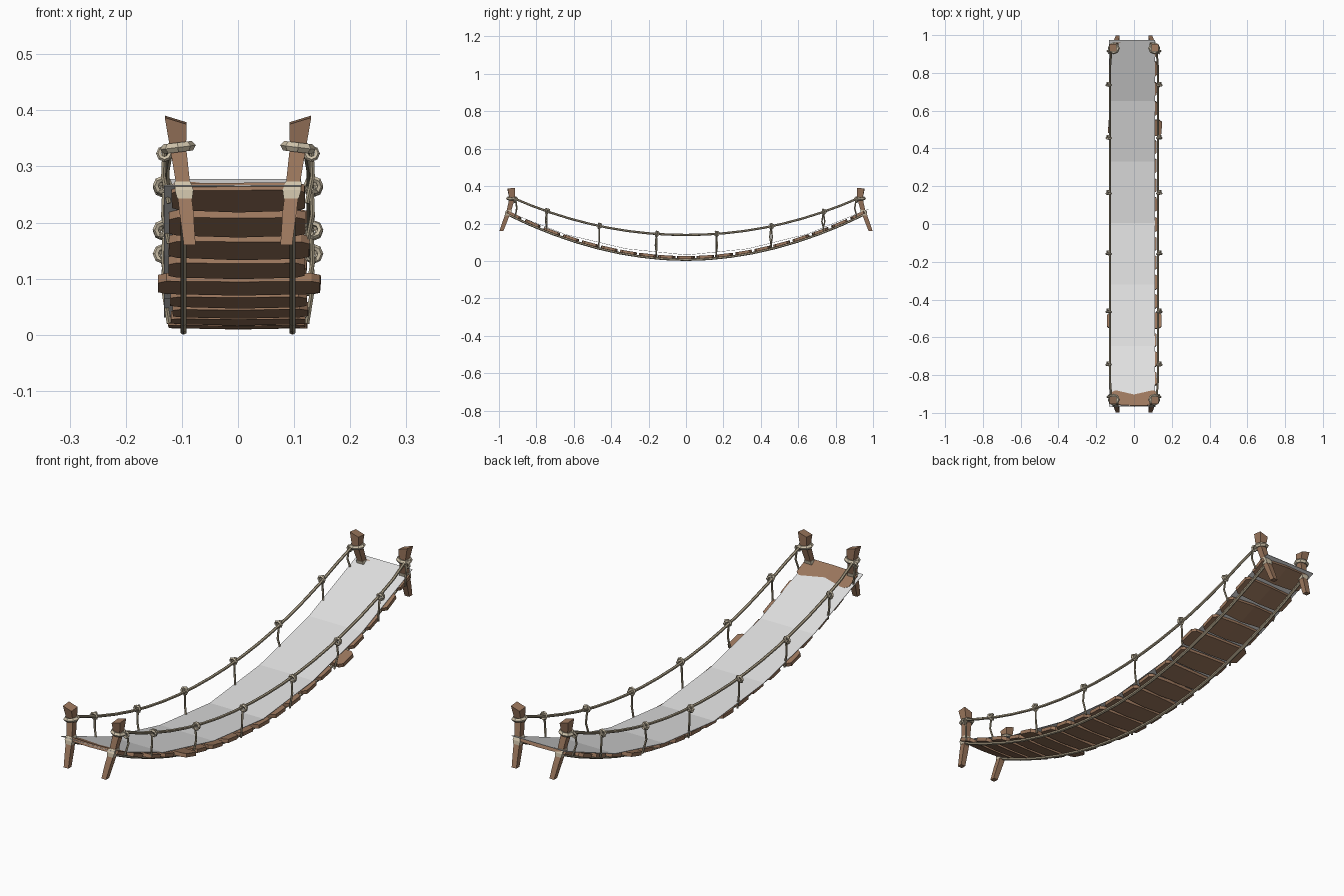
import bpy, bmesh, math, random
from mathutils import Vector, Matrix

if "Cube" in bpy.data.objects:
    bpy.data.objects.remove(bpy.data.objects["Cube"])

random.seed(4)


def material(name, rgb):
    m = bpy.data.materials.new(name)
    m.diffuse_color = (*rgb, 1)
    m.use_nodes = True
    m.node_tree.nodes["Principled BSDF"].inputs["Base Color"].default_value = m.diffuse_color
    return m


WOOD = material("brown wood", (0.33, 0.185, 0.11))
ROPE = material("rope tan", (0.40, 0.34, 0.235))
KNOT = material("pale knot rope", (0.62, 0.54, 0.40))
SHEET = material("light grey", (0.75, 0.75, 0.75))


def make(name, bm, mat):
    bmesh.ops.recalc_face_normals(bm, faces=bm.faces)
    me = bpy.data.meshes.new(name)
    bm.to_mesh(me)
    bm.free()
    me.materials.append(mat)
    ob = bpy.data.objects.new(name, me)
    bpy.context.collection.objects.link(ob)
    return ob


def loft(bm, rings):
    """Skin a list of equal-sized point rings and cap the ends."""
    vs = [[bm.verts.new(p) for p in r] for r in rings]
    n = len(vs[0])
    for a, b in zip(vs, vs[1:]):
        for i in range(n):
            bm.faces.new((a[i], a[(i + 1) % n], b[(i + 1) % n], b[i]))
    bm.faces.new(vs[0])
    bm.faces.new(vs[-1])


def tube(bm, pts, r, sides=6):
    pts = [Vector(p) for p in pts]
    rings = []
    for i, p in enumerate(pts):
        t = (pts[min(i + 1, len(pts) - 1)] - pts[max(i - 1, 0)]).normalized()
        u = t.cross(Vector((1, 0, 0))).normalized()
        v = t.cross(u)
        rings.append([p + r * (math.cos(a) * u + math.sin(a) * v)
                      for a in (2 * math.pi * k / sides for k in range(sides))])
    loft(bm, rings)


def ring(bm, centre, rot, major, minor, n=8, m=5):
    """Low-poly torus."""
    mat = Matrix.Translation(centre) @ rot
    vs = []
    for i in range(n):
        a = 2 * math.pi * i / n
        row = []
        for j in range(m):
            b = 2 * math.pi * j / m
            q = major + minor * math.cos(b)
            row.append(bm.verts.new(mat @ Vector((q * math.cos(a), q * math.sin(a), minor * math.sin(b)))))
        vs.append(row)
    for i in range(n):
        for j in range(m):
            a, b = vs[i], vs[(i + 1) % n]
            bm.faces.new((a[j], b[j], b[(j + 1) % m], a[(j + 1) % m]))


def deck_z(y):
    return 0.019 + 0.266 * (abs(y) ** 1.95)


def rail_z(y):
    return 0.139 + 0.232 * (abs(y) ** 2.05)


# Walking sheet laid over the planks
bm = bmesh.new()
prof = [(-0.965, 0.267), (-0.645, 0.143), (-0.32, 0.066), (0.005, 0.033),
        (0.33, 0.066), (0.65, 0.145), (0.975, 0.278)]
rows = [[(-0.132, y, z), (0.112, y, z), (0.112, y, z - 0.002), (-0.132, y, z - 0.002)] for y, z in prof]
loft(bm, rows)
make("walking_sheet", bm, SHEET)

# Planks: rough boards following the sag
bm = bmesh.new()
for k in range(-9, 10):
    y = k * 0.1025
    slope = math.atan2(deck_z(y + 0.01) - deck_z(y - 0.01), 0.02)
    wide = 0.139 if abs(k) == 5 else 0.121
    left = -wide - random.uniform(-0.005, 0.004)
    right = wide + random.uniform(-0.003, 0.008)
    yaw = random.uniform(-0.03, 0.03)
    rot = Matrix.Rotation(slope, 4, 'X') @ Matrix.Rotation(yaw, 4, 'Z')
    place = Matrix.Translation((0, y, deck_z(y))) @ rot
    rings = []
    for x, s in ((left, 0.72), (left + 0.015, 0.95), (0, 1.04), (right - 0.015, 0.95), (right, 0.72)):
        w = 0.044 * s * random.uniform(0.96, 1.04)
        h = 0.0075
        d = -0.002 if x == 0 else 0
        rings.append([place @ Vector((x, sy * w, d + sz * h)) for sy, sz in ((-1, -1), (1, -1), (1, 1), (-1, 1))])
    loft(bm, rings)
make("planks", bm, WOOD)

# Ropes, hangers and knots on both sides
ropes, rails, hangers, knots = (bmesh.new() for _ in range(4))
for s in (-1, 1):
    ys = [-0.95 + 1.9 * i / 16 for i in range(17)]
    tube(ropes, [(s * 0.097, y, deck_z(y) - 0.0125) for y in ys], 0.0065)
    ys = [-0.93 + 1.86 * i / 18 for i in range(19)]
    tube(rails, [(s * (0.127 - 0.008 * (abs(y) > 0.9)), y, rail_z(y)) for y in ys], 0.006)
    for y in (-0.91, -0.745, -0.465, -0.158, 0.162, 0.455, 0.735, 0.91):
        top, low = rail_z(y), deck_z(y) - 0.006
        bend = random.uniform(-0.008, 0.008)
        tube(hangers, [(s * 0.131, y, top), (s * 0.133, y + bend, (top + low) / 2),
                       (s * 0.123, y - bend * 0.5, low)], 0.0042, 5)
        if abs(y) < 0.9:
            c = Vector((s * 0.134, y, top))
            ring(knots, c, Matrix.Rotation(math.pi / 2 + random.uniform(-0.3, 0.3), 4, 'X'), 0.0125, 0.0055)
            ring(knots, c + Vector((0, 0.004, 0)),
                 Matrix.Rotation(0.9 * s, 4, 'Z') @ Matrix.Rotation(1.1, 4, 'X'), 0.012, 0.005)
make("deck_ropes", ropes, ROPE)
make("hand_ropes", rails, ROPE)
make("hanger_ropes", hangers, ROPE)
make("rail_knots", knots, KNOT)

# Corner posts with flared tops and rope lashings
posts, lash = bmesh.new(), bmesh.new()
# (x, y, z, half width) from foot to tip
spine = [(0.086, 0.987, 0.16, 0.0105), (0.092, 0.965, 0.22, 0.0125), (0.098, 0.946, 0.27, 0.0125),
         (0.107, 0.930, 0.335, 0.0145), (0.111, 0.934, 0.383, 0.0195)]


def square(x, y, z, w, sx, sy, tip=0.0):
    return [Vector((sx * (x + i * w), sy * (y + j * w), z + tip * i - tip * 0.3 * j))
            for i, j in ((-1, -1), (1, -1), (1, 1), (-1, 1))]


for sx in (-1, 1):
    for sy in (-1, 1):
        loft(posts, [square(*p, sx, sy, 0.006 if k == 4 else 0) for k, p in enumerate(spine)])
        # peaked post top
        x, y, z, w = spine[-1]
        # lower binding
        loft(lash, [square(0.095, 0.956, 0.243, 0.0135, sx, sy), square(0.096, 0.951, 0.258, 0.0165, sx, sy),
                    square(0.099, 0.945, 0.273, 0.014, sx, sy)])
        # upper binding and its hanging loop
        ring(lash, (sx * 0.107, sy * 0.930, 0.334), Matrix.Rotation(0.12 * sx, 4, 'Y'), 0.023, 0.009)
        ring(lash, (sx * 0.131, sy * 0.915, 0.323), Matrix.Rotation(math.pi / 2 - 0.2, 4, 'X'), 0.010, 0.005)
make("corner_posts", posts, WOOD)
make("post_lashings", lash, KNOT)
